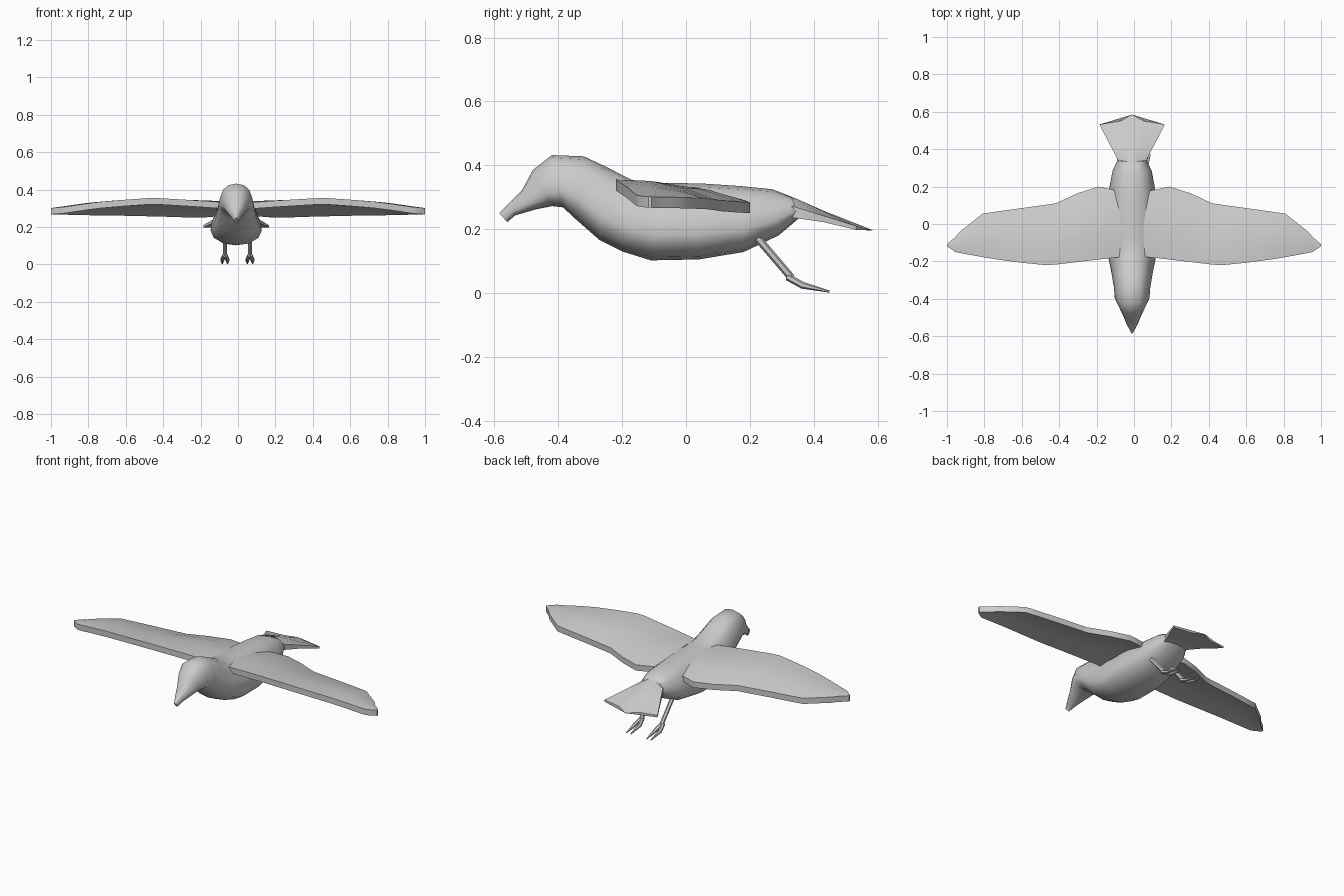
import bpy, bmesh, math
from mathutils import Vector

if "Cube" in bpy.data.objects:
    bpy.data.objects.remove(bpy.data.objects["Cube"])

grey = bpy.data.materials.new("plain_grey")
grey.diffuse_color = (0.6, 0.6, 0.6, 1)
grey.use_nodes = True
grey.node_tree.nodes["Principled BSDF"].inputs["Base Color"].default_value = grey.diffuse_color


def finish(name, bm, angle):
    """Turn a bmesh into a smooth-shaded object with outward normals."""
    bmesh.ops.recalc_face_normals(bm, faces=bm.faces)
    me = bpy.data.meshes.new(name)
    bm.to_mesh(me)
    bm.free()
    me.materials.append(grey)
    ob = bpy.data.objects.new(name, me)
    bpy.context.collection.objects.link(ob)
    bpy.ops.object.select_all(action='DESELECT')
    ob.select_set(True)
    bpy.context.view_layer.objects.active = ob
    bpy.ops.object.shade_smooth_by_angle(angle=math.radians(angle))
    return ob


def loft(bm, rings):
    """Bridge closed rings of points and cap both ends."""
    rows = [[bm.verts.new(p) for p in r] for r in rings]
    n = len(rows[0])
    for a, b in zip(rows, rows[1:]):
        for i in range(n):
            j = (i + 1) % n
            bm.faces.new((a[i], a[j], b[j], b[i]))
    bm.faces.new(rows[0])
    bm.faces.new(rows[-1])


def tube(bm, pts, radii, sides=6):
    """Tapered limb along a path in the y-z plane."""
    rings = []
    for k, p in enumerate(pts):
        d = Vector(pts[min(k + 1, len(pts) - 1)]) - Vector(pts[max(k - 1, 0)])
        d.normalize()
        u = d.cross(Vector((1, 0, 0))).normalized()
        v = d.cross(u)
        rings.append([Vector(p) + radii[k] * (math.cos(t) * u + math.sin(t) * v)
                      for t in (2 * math.pi * i / sides for i in range(sides))])
    loft(bm, rings)


# Body with head and hooked beak: tilted rings (top y, top z, bottom y, bottom z, half width)
CX = -0.01
body_rings = [
    (-.585, .25, -.56, .222, .008), (-.55, .285, -.535, .243, .028),
    (-.515, .32, -.47, .262, .05), (-.48, .385, -.42, .272, .072),
    (-.42, .432, -.385, .268, .093), (-.32, .428, -.35, .235, .097),
    (-.25, .395, -.27, .165, .11), (-.17, .354, -.2, .13, .125),
    (-.08, .345, -.11, .102, .137), (.05, .343, .04, .105, .137),
    (.17, .335, .18, .128, .125), (.27, .325, .29, .18, .105),
    (.33, .302, .355, .235, .075)]
half = [(0, 1), (.45, .95), (.75, .8), (.92, .55), (1, .33), (.88, .17), (.5, .04), (0, 0)]
section = half + [(-x, t) for x, t in half[-2:0:-1]]
bm = bmesh.new()
loft(bm, [[(CX + w * x, yb + (yt - yb) * t, zb + (zt - zb) * t) for x, t in section]
          for yt, zt, yb, zb, w in body_rings])
finish("body", bm, 50)

# Wings: stations (x, leading y, leading z, trailing y, trailing z)
stations = [
    (.05, -.175, .33, .17, .295), (.12, -.182, .335, .185, .29),
    (.19, -.19, .34, .2, .284), (.3, -.203, .347, .165, .286),
    (.42, -.217, .354, .11, .29), (.47, -.22, .355, .103, .291),
    (.6, -.207, .346, .085, .294), (.73, -.19, .335, .067, .296),
    (.81, -.177, .325, .055, .297), (.93, -.155, .307, -.04, .3),
    (.955, -.15, .305, -.07, .3), (1.0, -.118, .301, -.108, .301)]
for side, label in ((1, "right_wing"), (-1, "left_wing")):
    bm = bmesh.new()
    rings = []
    for x, y0, z0, y1, z1 in stations:
        camber = 0.06 * (y1 - y0)
        top = [(side * x, y0 + (y1 - y0) * t, z0 + (z1 - z0) * t + camber * 4 * t * (1 - t))
               for t in (0, .33, .67, 1)]
        under = [(a, b, c - 0.034) for a, b, c in reversed(top)]
        rings.append(top + under)
    loft(bm, rings)
    finish(label, bm, 40)

# Tail: fanned slab with a pointed middle, rows (y, half width, top z, bottom z)
columns = (-1, -.36, 0, .36, 1)
tail_rows = [(.25, .06, .315, .22), (.34, .075, .298, .235),
             (.43, .122, .258, .222), (None, .175, .21, .198)]
tip_y = {0: .585, .36: .55, 1: .532}
bm = bmesh.new()
rings = []
for y, w, zt, zb in tail_rows:
    top, under = [], []
    for c in columns:
        yy = tip_y[abs(c)] if y is None else y
        drop = (yy - .532) * .25 if y is None else 0
        edge = (zt - zb) * .45 * abs(c) ** 2 if y is not None else 0
        top.append((CX + w * c, yy, zt - edge - drop))
        under.append((CX + w * c, yy, zb - drop * .2))
    rings.append(top + under[::-1])
loft(bm, rings)
finish("tail", bm, 40)

# Legs, each with a two-toed foot trailing behind
for side, label in ((1, "right_leg"), (-1, "left_leg")):
    x = side * .067 - .003
    bm = bmesh.new()
    tube(bm, [(x, .2, .2), (x, .26, .13), (x, .33, .048)], [.013, .012, .012])
    for s in (-1, 1):
        tube(bm, [(x + s * .003, .318, .05), (x + s * .014, .365, .024), (x + s * .014, .45, .004)],
             [.011, .011, .003])
    finish(label, bm, 50)
